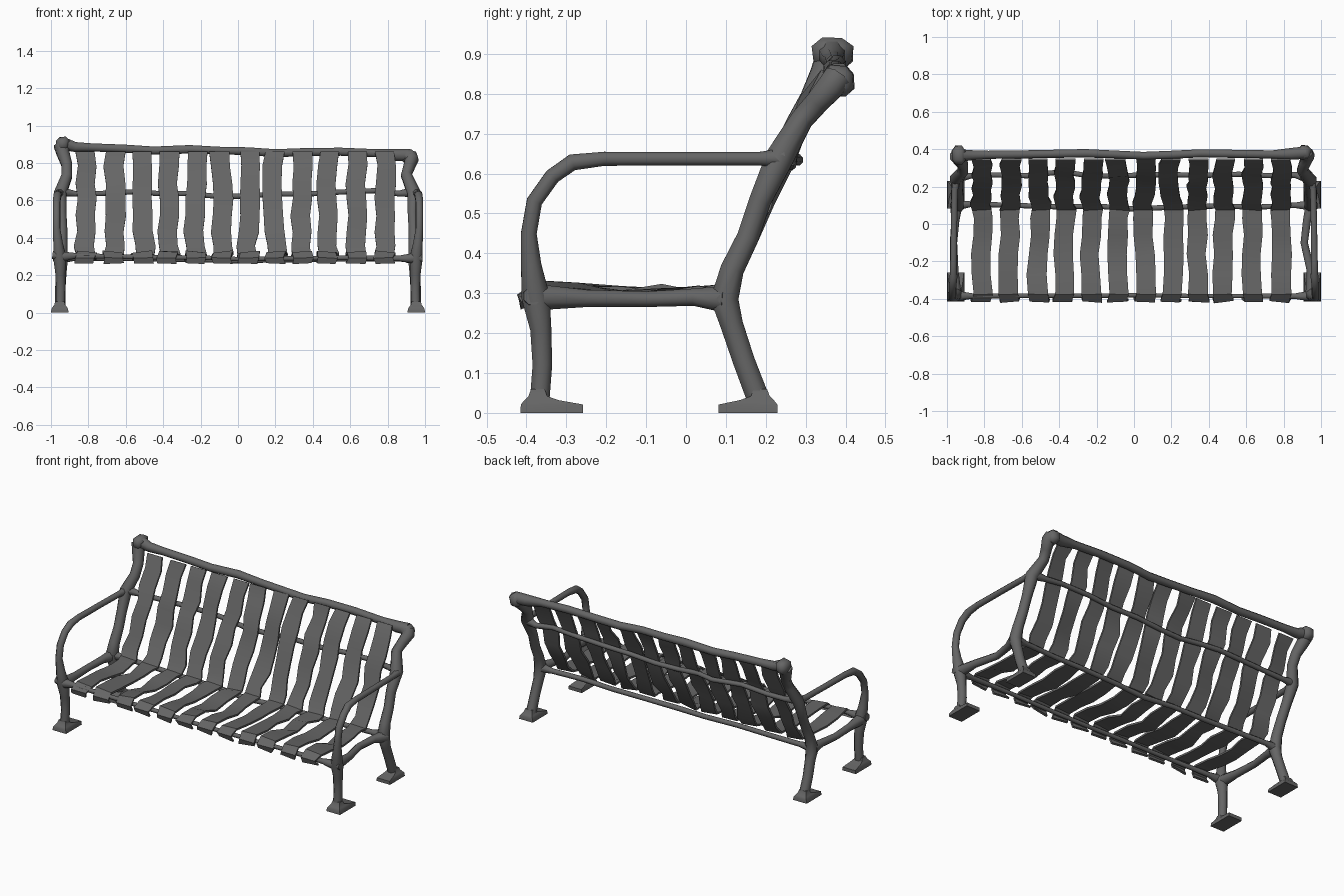
import bpy, bmesh, random
from math import cos, sin, tau
from mathutils import Vector

random.seed(4)

iron = bpy.data.materials.new('dark_grey_metal')
iron.diffuse_color = (.13, .13, .13, 1)


def finish(name, bm, angle=1.05):
    bmesh.ops.recalc_face_normals(bm, faces=bm.faces)
    me = bpy.data.meshes.new(name)
    bm.to_mesh(me)
    bm.free()
    me.materials.append(iron)
    ob = bpy.data.objects.new(name, me)
    bpy.context.collection.objects.link(ob)
    bpy.ops.object.select_all(action='DESELECT')
    ob.select_set(True)
    bpy.context.view_layer.objects.active = ob
    bpy.ops.object.shade_smooth_by_angle(angle=angle)
    return ob


def loft(bm, rings):
    """Skin a list of closed rings and cap both ends."""
    vs = [[bm.verts.new(p) for p in r] for r in rings]
    n = len(vs[0])
    for a, b in zip(vs, vs[1:]):
        for i in range(n):
            bm.faces.new((a[i], a[(i + 1) % n], b[(i + 1) % n], b[i]))
    bm.faces.new(vs[0][::-1])
    bm.faces.new(vs[-1])


def tube(name, pts, sides=8):
    """pts: (x, y, z, radius) along the path."""
    P = [Vector(p[:3]) for p in pts]
    rings = []
    u = None
    for i, p in enumerate(P):
        t = (P[min(i + 1, len(P) - 1)] - P[max(i - 1, 0)]).normalized()
        if u is None:
            u = Vector((0, 0, 1)) if abs(t.x) > 0.7 else Vector((1, 0, 0))
        u = (u - t * u.dot(t)).normalized()
        v = t.cross(u)
        r = pts[i][3] * 1.06
        rings.append([p + r * (cos(tau * (k + .5) / sides) * u + sin(tau * (k + .5) / sides) * v)
                      for k in range(sides)])
    bm = bmesh.new()
    loft(bm, rings)
    return finish(name, bm)


def foot(name, x, y, d, toe):
    """Flat pad, toe pointing along d in y, blending up into the leg."""
    levels = [(0, -.035, toe, .047), (.021, -.034, toe, .044), (.032, -.025, .06, .036),
              (.042, -.015, .032, .029), (.06, -.008, .026, .024)]
    bm = bmesh.new()
    loft(bm, [[(x - w, y + d * a, z), (x + w, y + d * a, z),
               (x + w, y + d * b, z), (x - w, y + d * b, z)] for z, a, b, w in levels])
    return finish(name, bm, .7)


def knob(name, loc, size):
    bm = bmesh.new()
    bmesh.ops.create_cube(bm, size=1.7)
    bmesh.ops.bevel(bm, geom=bm.edges[:], offset=.45, segments=1, affect='EDGES')
    for v in bm.verts:
        k = random.uniform(.9, 1.05)
        v.co = Vector([c + s * q * k for c, s, q in zip(loc, size, v.co)])
    return finish(name, bm)


# Side frames: feet, front leg running into the armrest, back leg running into the upright
uprights = {
    'left': [(-.945, .195, .53, .028), (-.95, .243, .64, .034), (-.915, .282, .73, .029),
             (-.915, .315, .79, .029), (-.935, .345, .85, .034), (-.945, .365, .895, .040)],
    'right': [(.935, .185, .53, .028), (.94, .235, .64, .036), (.90, .29, .735, .029),
              (.915, .33, .78, .030), (.93, .365, .82, .035), (.92, .38, .84, .036)],
}
rail_x = {'left': (-.955, -.96, -.965, -.955, -.95), 'right': (.95, .945, .91, .925, .95)}

for side, s in (('left', -1), ('right', 1)):
    foot(side + '_front_foot', s * .953, -.38, 1, .122)
    foot(side + '_back_foot', s * .953, .195, -1, .113)
    arm = [(.95, -.367, .03, .025), (.948, -.36, .12, .025), (.95, -.364, .21, .027),
           (.952, -.377, .29, .036), (.962, -.388, .37, .026), (.97, -.394, .45, .020),
           (.97, -.380, .53, .020), (.97, -.335, .593, .020), (.965, -.285, .628, .021),
           (.965, -.205, .637, .018), (.962, 0, .637, .017), (.958, .18, .637, .017),
           (.95, .245, .64, .024)]
    tube(side + '_front_leg_and_arm', [(s * x, y, z, r) for x, y, z, r in arm])
    leg = [(.95, .183, .03, .029), (.95, .145, .13, .028), (.945, .115, .22, .029),
           (.945, .096, .285, .036), (.942, .116, .36, .030), (.94, .155, .44, .028)]
    tube(side + '_back_leg_and_upright',
         [(s * x, y, z, r) for x, y, z, r in leg] + uprights[side])
    tube(side + '_seat_side_rail', [(x, y, z, r) for x, (y, z, r) in zip(
        rail_x[side], ((-.38, .29, .034), (-.25, .287, .022), (-.10, .285, .020),
                       (.02, .29, .022), (.10, .285, .034)))])

# Knobs where the top rail meets the uprights
knob('left_top_knob', (-.938, .367, .90), (.043, .060, .047))
knob('right_top_knob', (.912, .382, .832), (.042, .046, .046))

# Long cross rails
tube('top_rail', [(-.94, .365, .905, .036), (-.87, .368, .885, .027), (-.78, .37, .883, .022),
                  (-.6, .372, .876, .022), (-.45, .375, .866, .022), (-.26, .378, .873, .023),
                  (-.1, .372, .866, .021), (.05, .365, .863, .021), (.2, .37, .852, .022),
                  (.36, .378, .858, .022), (.55, .375, .860, .022), (.74, .372, .852, .022),
                  (.84, .375, .842, .032), (.92, .382, .842, .034)])
tube('back_middle_rail', [(-.945, .245, .645, .026), (-.87, .258, .635, .015), (-.75, .262, .636, .014),
                          (-.57, .258, .645, .014), (-.38, .28, .634, .014), (-.27, .262, .637, .014),
                          (-.12, .255, .622, .014), (.03, .262, .622, .014), (.2, .264, .634, .014),
                          (.38, .26, .634, .014), (.56, .266, .645, .014), (.74, .258, .652, .014),
                          (.86, .262, .636, .016), (.94, .242, .645, .028)])
tube('seat_back_rail', [(-.945, .10, .29, .028), (-.87, .106, .292, .015), (-.65, .10, .289, .014),
                        (-.42, .092, .287, .014), (-.2, .096, .283, .014), (0, .08, .277, .015),
                        (.2, .09, .282, .014), (.45, .096, .284, .014), (.65, .09, .288, .014),
                        (.86, .10, .288, .015), (.945, .10, .29, .028)])
tube('seat_front_rail', [(-.992, -.385, .308, .022), (-.93, -.385, .30, .026), (-.86, -.385, .304, .014),
                         (-.5, -.383, .296, .012), (-.2, -.384, .294, .012), (0, -.38, .286, .012),
                         (.3, -.385, .290, .012), (.6, -.385, .293, .012), (.86, -.386, .29, .015),
                         (.93, -.385, .29, .027), (.985, -.385, .293, .022)])

# Slats: one bent strip each for seat and back, with a hand-made wobble
profile = [(-.402, .264), (-.412, .290), (-.375, .320), (-.27, .313), (-.16, .298),
           (-.06, .303), (.03, .306), (.078, .309), (.108, .355), (.148, .435), (.192, .52),
           (.228, .61), (.264, .69), (.306, .785), (.345, .858)]
centres = (-.815, -.66, -.51, -.37, -.23, -.09, .055, .2, .34, .48, .635, .78)
half, thick = .052, .006

for n, cx in enumerate(centres):
    rings, x = [], 0
    pts = [Vector((0, y, z)) for y, z in profile]
    for i, p in enumerate(pts):
        t = (pts[min(i + 1, len(pts) - 1)] - pts[max(i - 1, 0)]).normalized()
        nrm = Vector((0, -t.z, t.y))
        free = 4 <= i <= 5 or 9 <= i <= 13
        x = .5 * x + random.uniform(-.011, .011)
        c = p + nrm * (random.uniform(-.012, .008) if free else 0)
        tilt = nrm * random.uniform(-.008, .008) * (i < len(pts) - 1)
        w = half + random.uniform(-.003, .002)
        L, R = Vector((cx + x - w, 0, 0)) + c - tilt, Vector((cx + x + w, 0, 0)) + c + tilt
        rings.append([L + nrm * thick, R + nrm * thick, R - nrm * thick, L - nrm * thick])
    bm = bmesh.new()
    loft(bm, rings)
    finish('slat_%02d' % (n + 1), bm, .5)
